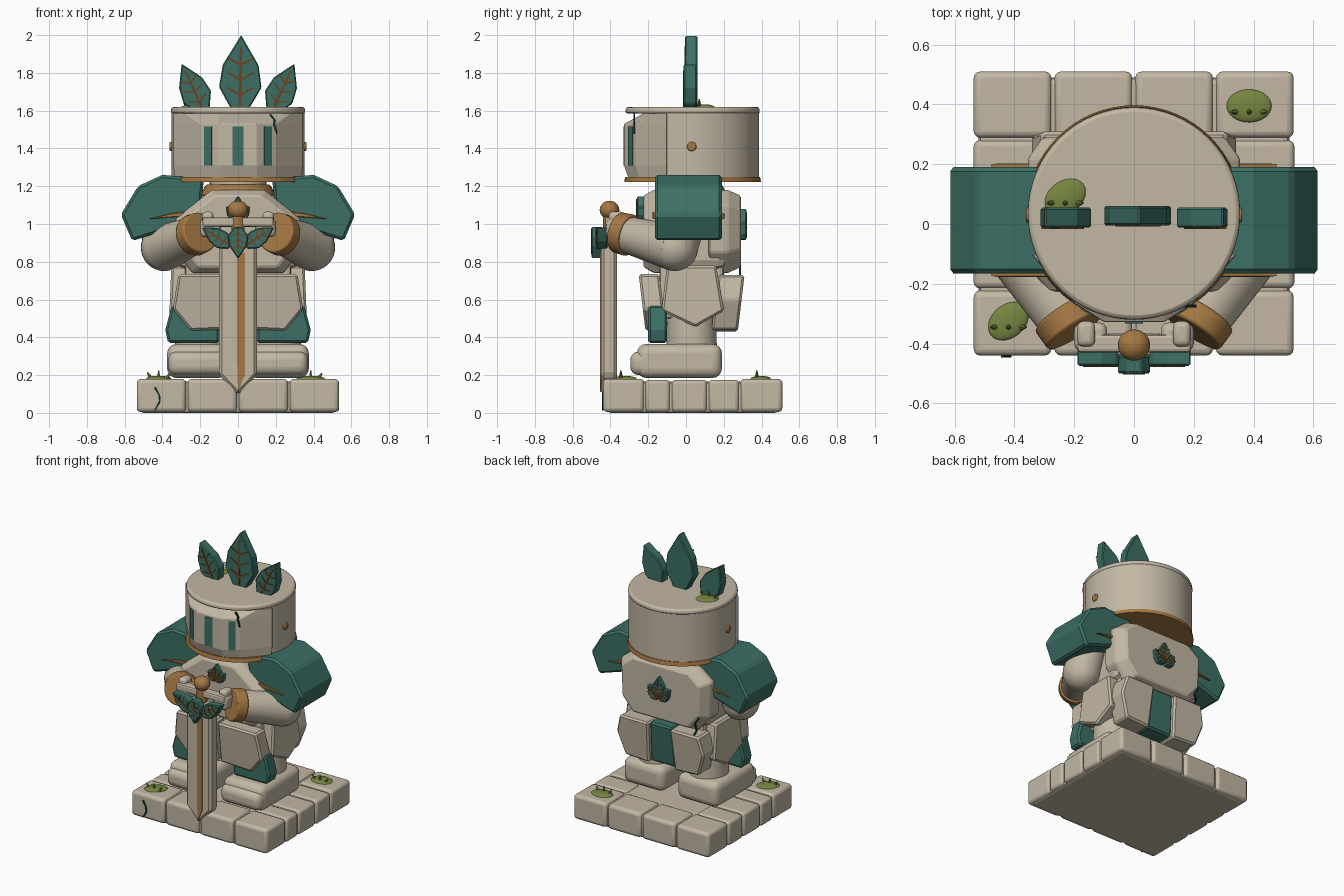
import bpy, bmesh, math
from mathutils import Vector, Matrix

if "Cube" in bpy.data.objects:
    bpy.data.objects.remove(bpy.data.objects["Cube"])


def material(name, rgb):
    m = bpy.data.materials.new(name)
    m.diffuse_color = (*rgb, 1)
    m.use_nodes = True
    m.node_tree.nodes["Principled BSDF"].inputs["Base Color"].default_value = m.diffuse_color
    return m


STONE = material("stone", (0.54, 0.475, 0.37))
TEAL = material("teal", (0.045, 0.16, 0.13))
GOLD = material("gold", (0.38, 0.19, 0.055))
BROWN = material("vein_brown", (0.15, 0.06, 0.015))
MOSS = material("moss", (0.18, 0.24, 0.05))
CRACK = material("crack_dark", (0.006, 0.03, 0.025))


def finish(name, bm, mat, bevel=0, segs=1, smooth=False):
    bmesh.ops.recalc_face_normals(bm, faces=bm.faces)
    me = bpy.data.meshes.new(name)
    bm.to_mesh(me)
    bm.free()
    me.materials.append(mat)
    if smooth:
        me.polygons.foreach_set("use_smooth", [True] * len(me.polygons))
        me.set_sharp_from_angle(angle=math.radians(40))
    ob = bpy.data.objects.new(name, me)
    bpy.context.collection.objects.link(ob)
    if bevel:
        b = ob.modifiers.new("bevel", "BEVEL")
        b.width, b.segments = bevel, segs
    return ob


def loft(bm, rings):
    vs = [[bm.verts.new(p) for p in r] for r in rings]
    n = len(vs[0])
    for a, b in zip(vs, vs[1:]):
        for i in range(n):
            bm.faces.new((a[i], a[(i + 1) % n], b[(i + 1) % n], b[i]))
    bm.faces.new(vs[0])
    bm.faces.new(vs[-1])


def prism(bm, pts, d0, d1, axis="y", lean=0, ref=0):
    """Outline in x-z (or y-z) pushed through the other axis; lean shears depth by height."""
    def ring(d):
        if axis == "y":
            return [(u, d + lean * (z - ref), z) for u, z in pts]
        return [(d + lean * (z - ref), u, z) for u, z in pts]
    loft(bm, [ring(d0), ring(d1)])


def plate(name, pts, d0, d1, mat, bevel=0.012, **kw):
    bm = bmesh.new()
    prism(bm, pts, d0, d1, **kw)
    return finish(name, bm, mat, bevel)


def box(name, lo, hi, mat, bevel=0.02, segs=2):
    pts = [(lo[0], lo[2]), (hi[0], lo[2]), (hi[0], hi[2]), (lo[0], hi[2])]
    bm = bmesh.new()
    prism(bm, pts, lo[1], hi[1])
    return finish(name, bm, mat, bevel, segs, smooth=segs > 2)


def rod(name, p, q, r1, r2, mat, bevel=0, n=40):
    p, q = Vector(p), Vector(q)
    rot = (q - p).to_track_quat("Z", "Y").to_matrix().to_4x4()
    bm = bmesh.new()
    bmesh.ops.create_cone(bm, cap_ends=True, segments=n, radius1=r1, radius2=r2, depth=(q - p).length,
                          matrix=Matrix.Translation((p + q) / 2) @ rot)
    return finish(name, bm, mat, bevel, 2, True)


def ball(name, c, size, mat):
    bm = bmesh.new()
    bmesh.ops.create_uvsphere(bm, u_segments=32, v_segments=18, radius=1,
                              matrix=Matrix.Translation(c) @ Matrix.Diagonal((*size, 1)))
    return finish(name, bm, mat, smooth=True)


def line(bm, a, b, w, y0, y1):
    a, b = Vector(a), Vector(b)
    d = (b - a).normalized() * w
    o = Vector((-d.y, d.x))
    prism(bm, [a + o, b + o * 0.6, b - o * 0.6, a - o], y0, y1)


def leaf(name, base, length, width, deg, y0, y1, front=-1):
    """Faceted leaf with raised veins on its front face; deg tilts the tip toward +x."""
    c, s = math.cos(math.radians(deg)), math.sin(math.radians(deg))

    def place(u, v):
        u, v = u * width, v * length
        return (base[0] + u * c + v * s, base[1] - u * s + v * c)
    shape = [(-.2, 0), (-.5, .3), (-.42, .6), (0, 1), (.42, .6), (.5, .3), (.2, 0)]
    plate(name, [place(*p) for p in shape], y0, y1, TEAL, 0.006)
    f = y0 if front < 0 else y1
    bm = bmesh.new()
    w = 0.022 * width + 0.002
    line(bm, place(0, .05), place(0, .85), w * 1.3, f - .004, f + .004)
    for v in (.2, .4, .6):
        for k in (-1, 1):
            line(bm, place(0, v), place(k * .32, v + .1), w, f - .004, f + .004)
    finish(name + "_veins", bm, BROWN)


# stone base: paved border around a core slab
box("base_core", (-.52, -.42, 0), (.52, .49, .165), STONE)
for i in range(4):
    x = -.54 + i * .27
    box("base_front_block", (x + .004, -.44, .005), (x + .264, -.222, .18), STONE, .022, 3)
    box("base_back_block", (x + .004, .288, .005), (x + .264, .51, .18), STONE, .022, 3)
for y0, y1 in ((-.215, -.085), (-.075, .11), (.12, .28)):
    for x in (-.536, .276):
        box("base_side_block", (x, y0, .005), (x + .26, y1, .175), STONE, .02, 3)

for s in (-1, 1):
    m = lambda pts: [(s * x, z) for x, z in pts]
    # feet and legs
    xs = sorted((s * .05, s * .375))
    box("foot", (xs[0], -.26, .185), (xs[1], .19, .365), STONE, .05, 4)
    box("toe_cap", (xs[0] + .005, -.295, .2), (xs[1] - .005, -.1, .325), STONE, .045, 4)
    rod("leg", (s * .2, .03, .3), (s * .2, .03, .62), .135, .125, STONE)
    # skirt armour
    plate("front_skirt", m([(.01, .735), (.315, .735), (.345, .55), (.25, .435), (.01, .445)]),
          -.25, -.14, STONE, lean=-.12, ref=.73)
    plate("knee_guard", m([(.1, .37), (.37, .37), (.385, .44), (.35, .57), (.26, .55), (.2, .46), (.1, .45)]),
          -.2, -.1, TEAL)
    plate("back_skirt", m([(.085, .73), (.31, .73), (.345, .6), (.29, .44), (.1, .43)]),
          .17, .31, STONE, lean=.12, ref=.73)
    plate("side_skirt", [(-.1, .78), (.16, .78), (.2, .54), (.05, .455), (-.13, .54)],
          s * .24, s * .355, STONE, axis="x", lean=-s * .04, ref=.73)
    # shoulder armour with gold slivers
    plate("pauldron", m([(.18, 1.24), (.4, 1.26), (.53, 1.2), (.62, 1.05), (.56, .91), (.28, 1.0), (.2, 1.07)]),
          -.165, .19, TEAL, .014)
    for y in (-.177, .185):
        plate("pauldron_trim", m([(.24, 1.07), (.36, 1.055), (.48, 1.025), (.36, 1.035), (.24, 1.04)]),
              y, y + .018, GOLD, .003)
    # arms
    elbow, wrist = Vector((s * .39, -.06, .875)), Vector((s * .2, -.355, .955))
    rod("upper_arm", (s * .37, .02, 1.12), elbow, .115, .122, STONE)
    ball("elbow", elbow, (.124,) * 3, STONE)
    rod("forearm", elbow, wrist, .124, .092, STONE)
    d = (wrist - elbow).normalized()
    rod("gold_cuff", wrist - d * .07, wrist + d * .005, .112, .108, GOLD, .008)
    xs = sorted((s * .09, s * .2))
    box("hand", (xs[0], -.425, .93), (xs[1], -.33, 1.03), STONE, .025, 3)
    xs = sorted((s * .13, s * .19))
    box("thumb", (xs[0], -.41, 1.0), (xs[1], -.325, 1.065), STONE, .02, 3)
    # helmet rivets
    rod("helmet_rivet", (s * .33, .03, 1.41), (s * .362, .03, 1.41), .027, .024, GOLD, .005, 16)
plate("back_tail", [(-.09, .73), (.09, .73), (.1, .44), (-.1, .44)], .16, .285, TEAL, lean=.1, ref=.73)

# torso
box("hip_core", (-.28, -.14, .5), (.28, .2, .8), STONE)
box("torso_core", (-.32, -.15, .76), (.32, .22, 1.15), STONE, .05, 2)


def octagon_plate(name, half, y_in, y_mid, y_out):
    full = [(x, z) for x, z in half] + [(-x, z) for x, z in reversed(half)]
    bm = bmesh.new()
    loft(bm, [[(x * k, y, .97 + (z - .97) * k) for x, z in full]
              for k, y in ((1, y_in), (1, y_mid), (.86, y_out))])
    finish(name, bm, STONE, .008)


octagon_plate("chest_plate", [(.14, 1.18), (.33, 1.03), (.35, .88), (.24, .74)], -.08, -.17, -.225)
octagon_plate("back_plate", [(.25, 1.18), (.355, 1.1), (.345, .85), (.25, .74)], .12, .22, .29)
rod("gold_collar", (0, .02, 1.15), (0, .02, 1.21), .2, .17, GOLD, .01)
rod("neck", (0, .03, 1.15), (0, .03, 1.26), .15, .15, STONE)
for deg, ln in ((-48, .085), (0, .115), (48, .085)):
    leaf("chest_leaf", (0, 1.035), ln, .07, deg, -.26, -.21)
    leaf("back_leaf", (0, .93), ln * 1.35, .095, deg, .27, .32, 1)

# helmet: drum cut flat in front, rim, gold band
C = .035
bm = bmesh.new()
drum = [(.352 * math.cos(a), max(-.15, C + .352 * math.sin(a))) for a in (i * math.tau / 64 for i in range(64))]
loft(bm, [[(x, y, z) for x, y in drum] for z in (1.245, 1.59)])
finish("helmet_drum", bm, STONE, smooth=True)
rod("helmet_rim", (0, C, 1.585), (0, C, 1.62), .357, .352, STONE, .012, 64)
rod("helmet_gold_band", (0, C, 1.222), (0, C, 1.25), .362, .357, GOLD, 0, 64)
# faceted visor filling the front
bm = bmesh.new()
rings = []
for z, half in ((1.245, [(.338, -.1), (.2, -.25), (.1, -.305)]), (1.31, [(.345, -.1), (.2, -.265), (.1, -.328)]),
                (1.53, [(.345, -.1), (.2, -.265), (.1, -.328)]), (1.588, [(.345, -.1), (.28, -.17), (.1, -.22)])):
    rings.append([(x, y, z) for x, y in half] + [(-x, y, z) for x, y in reversed(half)])
loft(bm, rings)
finish("visor", bm, STONE, .004)
# visor slits
box("visor_slit", (-.03, -.332, 1.31), (.03, -.325, 1.515), TEAL, 0)
for s in (-1, 1):
    ob = box("visor_slit", (-.023, -.004, 1.31), (.023, .004, 1.515), TEAL, 0)
    ob.location = (s * .158, -.2925, 0)
    ob.rotation_euler.z = s * math.atan2(.063, .1)
# leaf plume
leaf("plume_centre", (.01, 1.605), .395, .225, 1, -.005, .06)
leaf("plume_left", (-.18, 1.595), .28, .16, -25, -.012, .055)
leaf("plume_right", (.18, 1.595), .28, .16, 25, -.012, .055)

# sword
plate("blade", [(-.1, .95), (-.1, .2), (0, .095), (.1, .2), (.1, .95)], -.45, -.365, STONE, .016)
plate("blade_fuller", [(-.004, .85), (-.004, .25), (.0, .11), (.036, .2), (.036, .85)], -.456, -.448, GOLD, 0)
box("crossguard", (-.19, -.43, .985), (.19, -.37, 1.035), STONE, .012)
rod("grip", (0, -.405, .94), (0, -.405, 1.05), .035, .035, GOLD)
ball("pommel", (0, -.405, 1.075), (.054, .052, .048), GOLD)
leaf("guard_leaf", (0, .985), .17, .11, 180, -.5, -.44)
for s in (-1, 1):
    leaf("guard_leaf", (s * .04, .885), .18, .1, s * 57, -.475, -.415)

# moss patches with sprouts
for x, y, z, turn in ((-.42, -.325, .18, .7), (.385, .395, .18, 0), (-.23, .09, 1.618, .6)):
    ob = ball("moss_patch", (0, 0, 0), (.075, .055, .016), MOSS)
    ob.location, ob.rotation_euler.z = (x, y, z), turn
    for dx, h in ((-.04, .035), (0, .045), (.04, .03)):
        rod("moss_sprout", (x + dx, y - .02, z), (x + dx * 1.5, y - .02, z + h), .012, .003, MOSS, n=6)

# cracks
for pts, y in (([(-.44, .135), (-.415, .09), (-.415, .06), (-.44, .015)], -.442),
               ([(.17, 1.58), (.195, 1.55), (.19, 1.53), (.205, 1.48)], -.275),
               ([(-.3, .86), (-.27, .81), (-.285, .77), (-.26, .72)], .285)):
    bm = bmesh.new()
    for a, b in zip(pts, pts[1:]):
        line(bm, a, b, .006, y - .004, y + .005)
    finish("crack", bm, CRACK)
